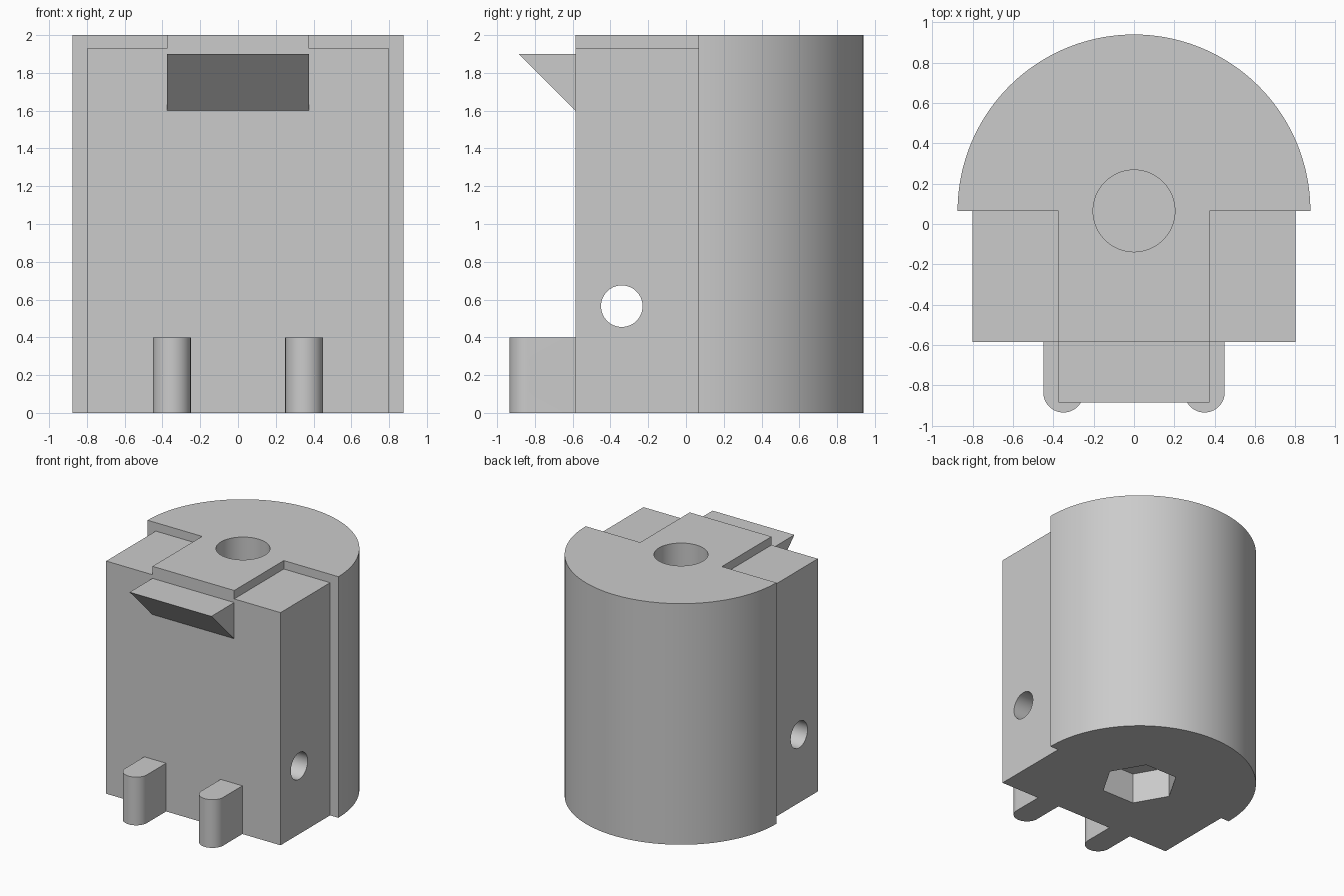
import bpy, bmesh, math
from mathutils import Matrix

if "Cube" in bpy.data.objects:
    bpy.data.objects.remove(bpy.data.objects["Cube"])

grey = bpy.data.materials.new("plain grey")
grey.use_nodes = True
colour = (0.6, 0.6, 0.6, 1)
grey.diffuse_color = colour
grey.node_tree.nodes["Principled BSDF"].inputs["Base Color"].default_value = colour

AXIS_Y = 0.065      # centre line of the round back
FRONT = -0.585      # flat front face
ALONG_X = Matrix(((0, 0, 1), (1, 0, 0), (0, 1, 0))).to_4x4()  # maps (y, z, depth) to (x, y, z)


def arc(cx, cy, r, start, end, n):
    step = math.radians(end - start) / n
    return [(cx + r * math.cos(math.radians(start) + i * step),
             cy + r * math.sin(math.radians(start) + i * step)) for i in range(n + 1)]


def prism(name, outline, low, high, along_x=False):
    """Extrude an outline along z, or a (y, z) outline along x."""
    bm = bmesh.new()
    face = bm.faces.new([bm.verts.new((a, b, low)) for a, b in outline])
    top = bmesh.ops.extrude_face_region(bm, geom=[face])["geom"]
    bmesh.ops.translate(bm, vec=(0, 0, high - low),
                        verts=[v for v in top if isinstance(v, bmesh.types.BMVert)])
    if along_x:
        bm.transform(ALONG_X)
    bmesh.ops.recalc_face_normals(bm, faces=bm.faces)
    mesh = bpy.data.meshes.new(name)
    bm.to_mesh(mesh)
    bm.free()
    mesh.materials.append(grey)
    obj = bpy.data.objects.new(name, mesh)
    bpy.context.collection.objects.link(obj)
    return obj


def round_cutter(cx, cy, r, low, high, along_x=False, sides=64):
    return prism("cutter", arc(cx, cy, r, 0, 360, sides)[:-1], low, high, along_x)


def box_outline(a0, a1, b0, b1):
    return [(a0, b0), (a1, b0), (a1, b1), (a0, b1)]


def finish(obj, cutters=()):
    """Cut the openings, then smooth the curved walls."""
    for cutter in cutters:
        cutter.hide_render = True
        mod = obj.modifiers.new("cut", "BOOLEAN")
        mod.operation, mod.solver, mod.object = "DIFFERENCE", "EXACT", cutter
    bpy.ops.object.select_all(action="DESELECT")
    obj.select_set(True)
    bpy.context.view_layer.objects.active = obj
    for mod in list(obj.modifiers):
        bpy.ops.object.modifier_apply(modifier=mod.name)
    for cutter in cutters:
        bpy.data.objects.remove(cutter)
    bpy.ops.object.shade_smooth_by_angle(angle=math.radians(30))


# Housing: flat front block joined to a half-round back
outline = [(-0.8, AXIS_Y), (-0.8, FRONT), (0.8, FRONT), (0.8, AXIS_Y)]
outline += arc(0, AXIS_Y, 0.875, 0, 180, 96)
housing = prism("housing", outline, 0, 2)
cuts = [
    # Lowered shoulders beside the raised centre strip
    prism("cutter", box_outline(0.375, 0.95, -0.7, AXIS_Y), 1.93, 2.1),
    prism("cutter", box_outline(-0.95, -0.375, -0.7, AXIS_Y), 1.93, 2.1),
    # Shaft hole from above and nut recess from below
    round_cutter(0, AXIS_Y, 0.203, 0.27, 2.1),
    round_cutter(0, AXIS_Y, 0.29, -0.1, 0.25, sides=6),
]
# Cross holes
cuts += [round_cutter(-0.34, z, 0.11, -1, 1, True) for z in (0.565, 1.365)]
finish(housing, cuts)

# Wedge-shaped catch on the front
catch = prism("front_catch", [(FRONT, 1.6), (FRONT, 1.9), (-0.885, 1.9)], -0.375, 0.375, True)
finish(catch)

# Hinge lugs with rounded noses and pin holes
for side, x in (("left", 0.35), ("right", -0.35)):
    nose = [(x + 0.1, FRONT), (x - 0.1, FRONT)] + arc(x, -0.835, 0.1, 180, 360, 32)
    lug = prism(side + "_hinge_lug", nose, 0, 0.4)
    finish(lug, [round_cutter(-0.74, 0.2, 0.102, x - 0.2, x + 0.2, True)])
